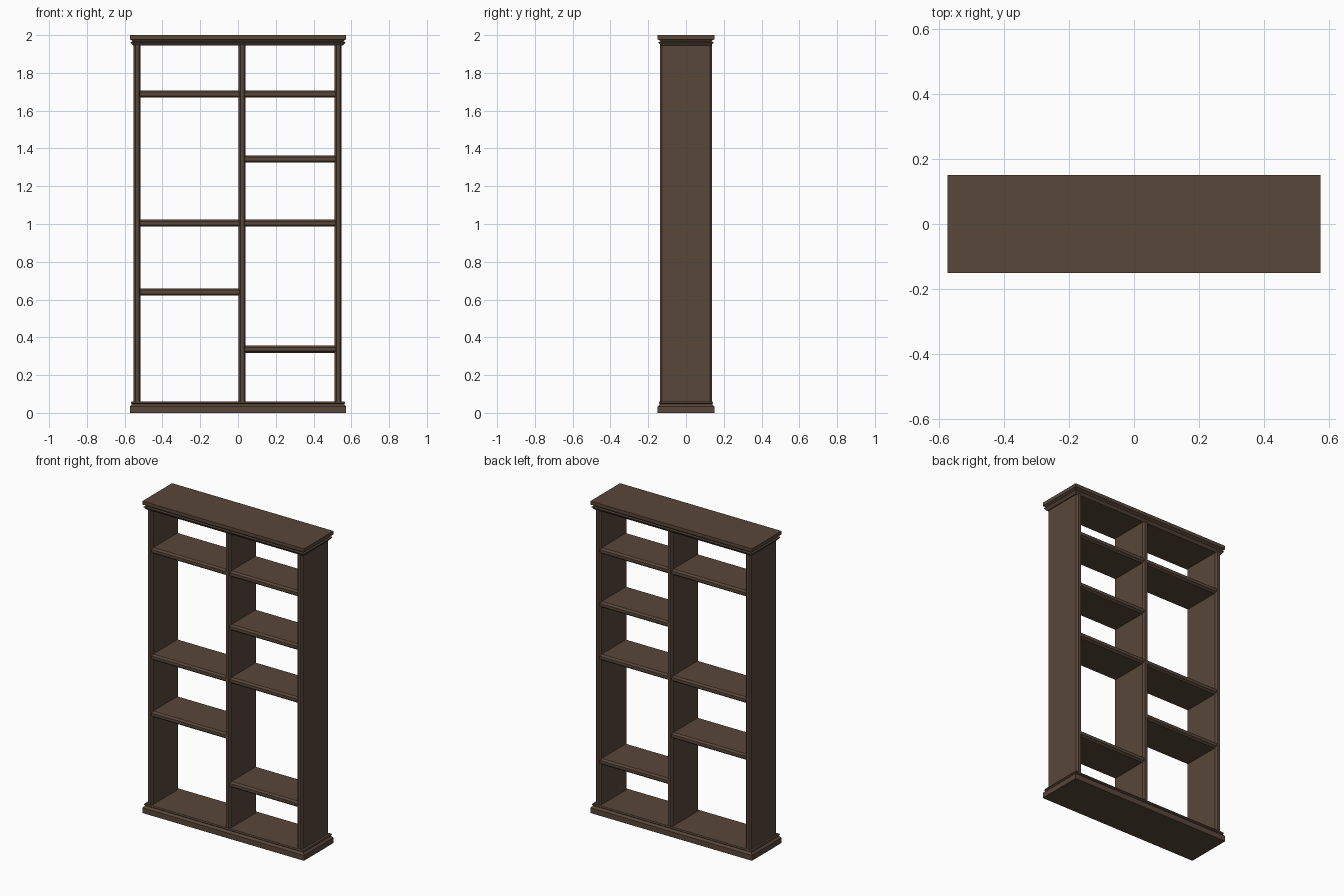
import bpy, bmesh

if "Cube" in bpy.data.objects:
    bpy.data.objects.remove(bpy.data.objects["Cube"])

wood = bpy.data.materials.new("dark_walnut")
wood.diffuse_color = (0.10, 0.063, 0.043, 1)
wood.use_nodes = True
wood.node_tree.nodes["Principled BSDF"].inputs["Base Color"].default_value = wood.diffuse_color


def finish(name, bm):
    bmesh.ops.recalc_face_normals(bm, faces=bm.faces)
    mesh = bpy.data.meshes.new(name)
    bm.to_mesh(mesh)
    bm.free()
    mesh.materials.append(wood)
    ob = bpy.data.objects.new(name, mesh)
    bpy.context.collection.objects.link(ob)
    return ob


def loft(name, rings):
    """Skin a stack of matching closed rings and cap both ends."""
    bm = bmesh.new()
    loops = [[bm.verts.new(p) for p in ring] for ring in rings]
    n = len(loops[0])
    for a, b in zip(loops, loops[1:]):
        for i in range(n):
            j = (i + 1) % n
            bm.faces.new((a[i], a[j], b[j], b[i]))
    bm.faces.new(loops[0])
    bm.faces.new(loops[-1])
    return finish(name, bm)


def moulding(name, profile):
    """Rectangular slab with a moulded rim: profile is (inset, z)."""
    rings = []
    for d, z in profile:
        x, y = 0.573 - d, 0.15 - d
        rings.append([(-x, -y, z), (x, -y, z), (x, y, z), (-x, y, z)])
    return loft(name, rings)


def nosed_section(half_thick, half_depth):
    """Board cross-section (t, y) with stepped, chamfered front and back noses."""
    t, y = half_thick, half_depth
    front = [(-t, -y + 0.012), (-t * 0.75, -y + 0.008), (-t * 0.5, -y),
             (t * 0.5, -y), (t * 0.75, -y + 0.008), (t, -y + 0.012)]
    return front + [(-a, -b) for a, b in front]


def upright(name, x0, x1):
    c, sec = (x0 + x1) / 2, nosed_section((x1 - x0) / 2, 0.138)
    return loft(name, [[(c + t, y, z) for t, y in sec] for z in (0.05, 1.95)])


def shelf(name, x0, x1, z):
    sec = nosed_section(0.019, 0.134)
    return loft(name, [[(x, y, z + t) for t, y in sec] for x in (x0, x1)])


# Moulded plinth and cornice
moulding("base_plinth", [(0, 0), (0, 0.034), (0.009, 0.043), (0.011, 0.047),
                         (0.006, 0.052), (0.009, 0.06)])
moulding("top_cornice", [(0.018, 1.944), (0.005, 1.96), (0.005, 1.963), (0.014, 1.967),
                         (0.012, 1.971), (0, 1.978), (0, 2.0)])

# Side panels and off-centre divider
upright("left_side_panel", -0.552, -0.515)
upright("right_side_panel", 0.512, 0.549)
upright("centre_divider", 0.003, 0.04)

# Shelves in each bay
for i, z in enumerate((0.64, 1.005, 1.688)):
    shelf(f"left_shelf_{i + 1}", -0.52, 0.008, z)
for i, z in enumerate((0.337, 1.005, 1.344, 1.688)):
    shelf(f"right_shelf_{i + 1}", 0.035, 0.517, z)
